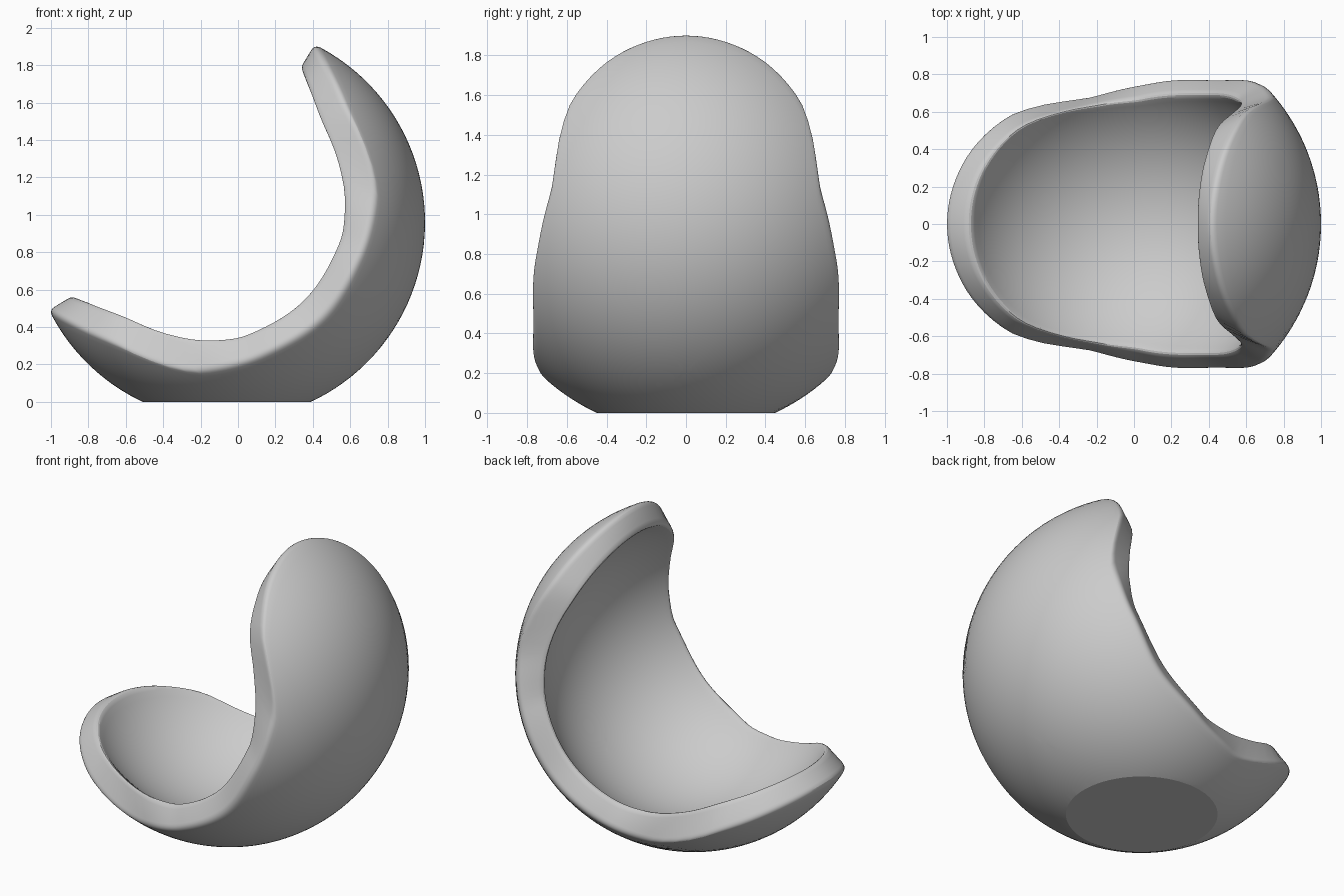
import bpy, bmesh
from math import sin, cos, atan2, radians, degrees, pi
from mathutils import Vector

if "Cube" in bpy.data.objects:
    bpy.data.objects.remove(bpy.data.objects["Cube"])

CENTRE = Vector((-0.06, 0, 0.96))
R_OUT, R_IN = 1.06, 0.90
AROUND, ALONG = 160, 36

# Axes of the tilted bowl: back of the shell, long direction, side
BACK = Vector((1, 0, -1)).normalized()
LONG = Vector((1, 0, 1)).normalized()
SIDE = Vector((0, 1, 0))

# Rim opening angle against the direction round the bowl (0 = tip, 90 = side)
OUTER_RIM = [(0, 108.7), (11.4, 106.6), (22.5, 100.5), (32.6, 90), (36, 83.5),
             (41.7, 70.7), (46.4, 64.0), (63.7, 53.6), (90, 47.2)]
INNER_RIM = [(0, 109.6), (11.4, 108.2), (22.5, 103.5), (34.4, 93.4), (42.3, 79.6),
             (49.6, 68.4), (62, 57.6), (90, 50.8)]


def smooth_lookup(table, x):
    """Cubic interpolation, level at both ends."""
    n = len(table)

    def slope(i):
        if i in (0, n - 1):
            return 0
        return (table[i + 1][1] - table[i - 1][1]) / (table[i + 1][0] - table[i - 1][0])

    for i in range(n - 1):
        (x0, y0), (x1, y1) = table[i], table[i + 1]
        if x <= x1 + 1e-6:
            h = x1 - x0
            t = (x - x0) / h
            return ((2*t**3 - 3*t**2 + 1) * y0 + (t**3 - 2*t**2 + t) * h * slope(i)
                    + (3*t**2 - 2*t**3) * y1 + (t**3 - t**2) * h * slope(i + 1))
    return table[-1][1]


def on_sphere(radius, theta, phi):
    return CENTRE + radius * (cos(theta) * BACK
                              + sin(theta) * (cos(phi) * LONG + sin(phi) * SIDE))


def rounded(a, corner, b, steps=5):
    return [a * (1 - t)**2 + corner * 2 * t * (1 - t) + b * t * t
            for t in (i / steps for i in range(steps + 1))]


def section(phi):
    """Shell section: outer skin, rounded rim, inner skin."""
    fold = degrees(atan2(abs(sin(phi)), abs(cos(phi))))
    to = radians(smooth_lookup(OUTER_RIM, fold))
    ti = radians(smooth_lookup(INNER_RIM, fold))
    p, q = on_sphere(R_OUT, to, phi), on_sphere(R_IN, ti, phi)
    to2, ti2 = to - 0.035, ti - 0.05
    across = (q - p).normalized()
    pts = [on_sphere(R_OUT, to2 * i / ALONG, phi) for i in range(1, ALONG)]
    pts += rounded(on_sphere(R_OUT, to2, phi), p, p + across * 0.035)
    pts += rounded(q - across * 0.045, q, on_sphere(R_IN, ti2, phi))
    pts += [on_sphere(R_IN, ti2 * i / ALONG, phi) for i in range(ALONG - 1, 0, -1)]
    return pts


# Seat shell skinned from sections round the bowl axis
bm = bmesh.new()
cols = [[bm.verts.new(p) for p in section(2 * pi * k / AROUND)] for k in range(AROUND)]
pole_out = bm.verts.new(CENTRE + BACK * R_OUT)
pole_in = bm.verts.new(CENTRE + BACK * R_IN)
for k in range(AROUND):
    a, b = cols[k], cols[(k + 1) % AROUND]
    bm.faces.new((pole_out, a[0], b[0]))
    bm.faces.new((pole_in, b[-1], a[-1]))
    for i in range(len(a) - 1):
        bm.faces.new((a[i], a[i + 1], b[i + 1], b[i]))

# Flat base
cut = bmesh.ops.bisect_plane(bm, geom=bm.verts[:] + bm.edges[:] + bm.faces[:],
                             plane_co=(0, 0, 0), plane_no=(0, 0, -1), clear_outer=True)
bmesh.ops.holes_fill(bm, edges=[e for e in bm.edges if e.is_boundary], sides=0)
bmesh.ops.recalc_face_normals(bm, faces=bm.faces[:])

mesh = bpy.data.meshes.new("seat_shell")
bm.to_mesh(mesh)
bm.free()
shell = bpy.data.objects.new("seat_shell", mesh)
bpy.context.collection.objects.link(shell)
bpy.context.view_layer.objects.active = shell
shell.select_set(True)
bpy.ops.object.shade_smooth_by_angle(angle=radians(20))
